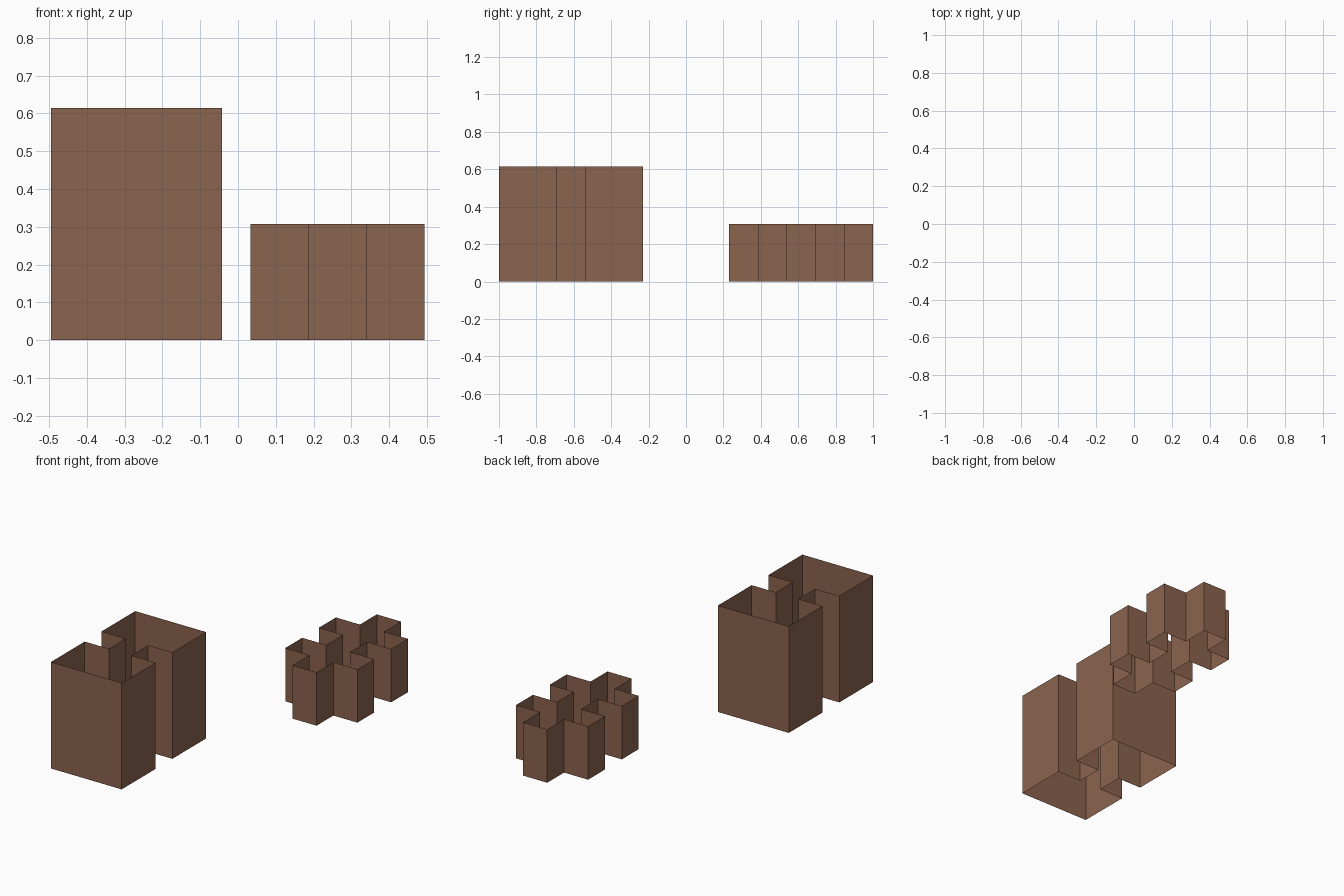
import bpy

if "Cube" in bpy.data.objects:
    bpy.data.objects.remove(bpy.data.objects["Cube"])

mat = bpy.data.materials.new("warm brown")
mat.diffuse_color = (0.26, 0.125, 0.075, 1)
mat.use_nodes = True
mat.node_tree.nodes["Principled BSDF"].inputs["Base Color"].default_value = mat.diffuse_color


def wall_shell(name, outline, height):
    """Open-topped, open-bottomed thin wall following a closed outline."""
    n = len(outline)
    verts = [(x, y, z) for z in (0, height) for x, y in outline]
    faces = [(i, (i + 1) % n, n + (i + 1) % n, n + i) for i in range(n)]
    mesh = bpy.data.meshes.new(name)
    mesh.from_pydata(verts, [], faces)
    mesh.materials.append(mat)
    obj = bpy.data.objects.new(name, mesh)
    bpy.context.collection.objects.link(obj)
    return obj


def stepped_outline(xs, ys, right_side):
    """Trace grid steps up the right side, then the half-turned copy down the left."""
    a, b = len(xs) - 1, len(ys) - 1
    steps = right_side + [(a - i, b - j) for i, j in right_side]
    return [(xs[i], ys[j]) for i, j in steps]


# tall block: rectangle with a square notch in each long side
wall_shell("tall_notched_wall", stepped_outline(
    [-0.495, -0.341, -0.197, -0.043], [-1.0, -0.692, -0.538, -0.231],
    [(3, 0), (3, 1), (2, 1), (2, 2), (3, 2), (3, 3)]), 0.615)

# low block: two crosses joined along y, on a 3 by 5 grid
wall_shell("low_double_cross_wall", stepped_outline(
    [0.033 + 0.1535 * i for i in range(4)],
    [0.231 + 0.1538 * j for j in range(6)],
    [(2, 0), (2, 1), (3, 1), (3, 2), (2, 2), (2, 3),
     (3, 3), (3, 4), (2, 4), (2, 5)]), 0.308)
